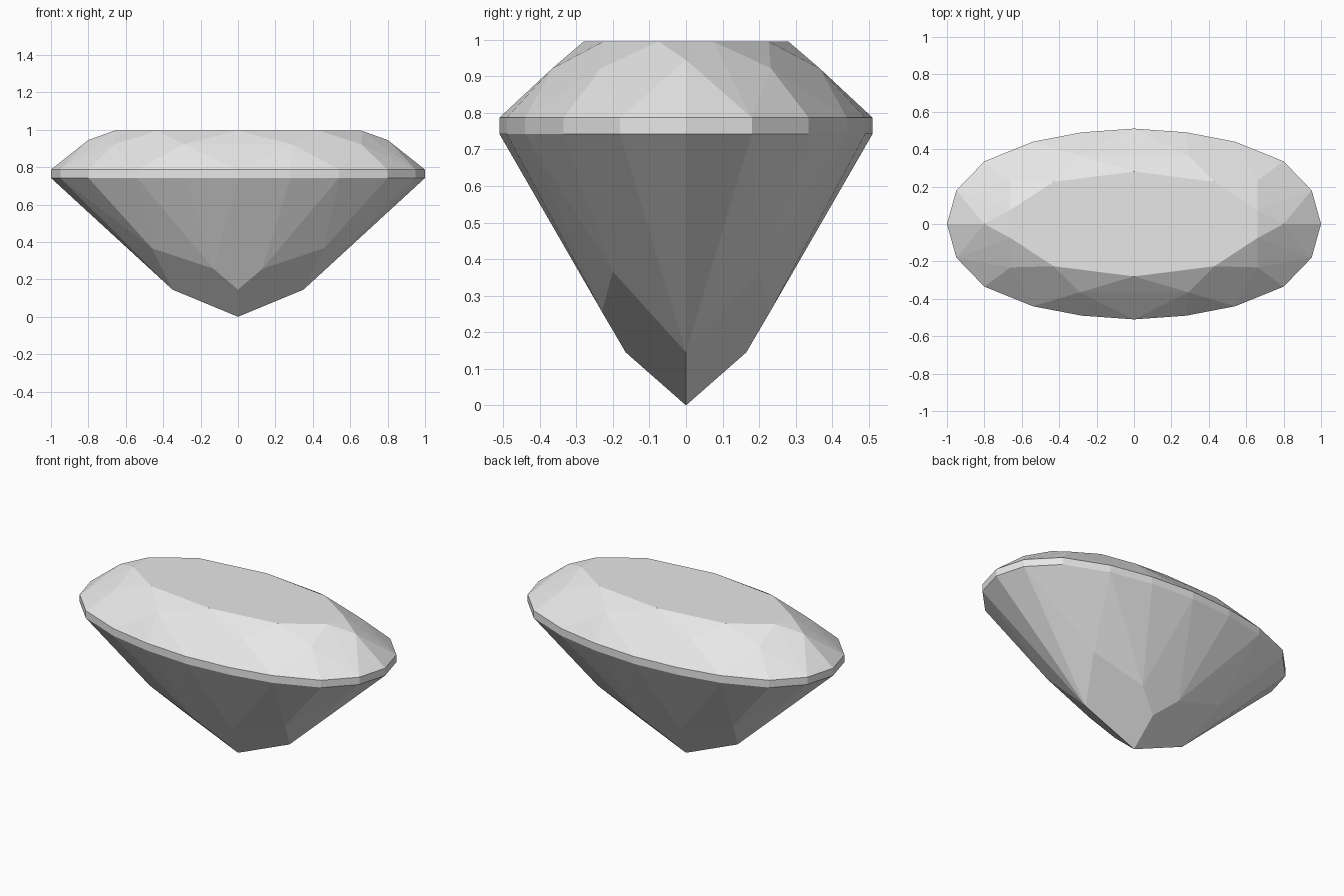
import bpy
import bmesh

# Remove the default cube
cube = bpy.data.objects.get("Cube")
if cube:
    bpy.data.objects.remove(cube, do_unlink=True)

# Heights of the main levels
TABLE_Z, GIRDLE_TOP, GIRDLE_BOTTOM = 0.995, 0.787, 0.742


def mirrored(points):
    """Repeat points of one quadrant in all four, without duplicates."""
    return {(sx * x + 0.0, sy * y + 0.0, z)
            for x, y, z in points for sx in (1, -1) for sy in (1, -1)}


# Outline of the girdle, one quadrant
outline = [(1, 0), (0.95, 0.18), (0.8, 0.335), (0.54, 0.44), (0.28, 0.49), (0, 0.51)]
girdle = [(x, y, z) for x, y in outline for z in (GIRDLE_TOP, GIRDLE_BOTTOM)]

# Flat ten-sided table and the star facet tips below it
table = [(x, y, TABLE_Z) for x, y in [(0.66, 0.075), (0.43, 0.226), (0, 0.28)]]
star_tips = [(0.8, 0, 0.945), (0.66, 0.232, 0.922), (0.29, 0.365, 0.922)]

# Four flat main facets that meet in the culet
main_corners = [(0.35, 0), (0.46, 0.2), (0.13, 0.23), (0, 0.165)]
pavilion = [(x, y, 0.145 * (x / 0.35 + y / 0.165)) for x, y in main_corners]
culet = [(0, 0, 0)]

# The cut stone is the convex solid over all facet corners
bm = bmesh.new()
for point in sorted(mirrored(girdle + table + star_tips + pavilion + culet)):
    bm.verts.new(point)
bmesh.ops.convex_hull(bm, input=bm.verts[:])
bmesh.ops.dissolve_limit(bm, angle_limit=0.012, verts=bm.verts[:], edges=bm.edges[:])
bmesh.ops.recalc_face_normals(bm, faces=bm.faces[:])

mesh = bpy.data.meshes.new("oval_cut_gem")
bm.to_mesh(mesh)
bm.free()

# Plain light grey stone
grey = bpy.data.materials.new("light_grey")
grey.use_nodes = True
colour = (0.8, 0.8, 0.8, 1)
grey.diffuse_color = colour
grey.node_tree.nodes["Principled BSDF"].inputs["Base Color"].default_value = colour
mesh.materials.append(grey)

gem = bpy.data.objects.new("oval_cut_gem", mesh)
bpy.context.collection.objects.link(gem)
